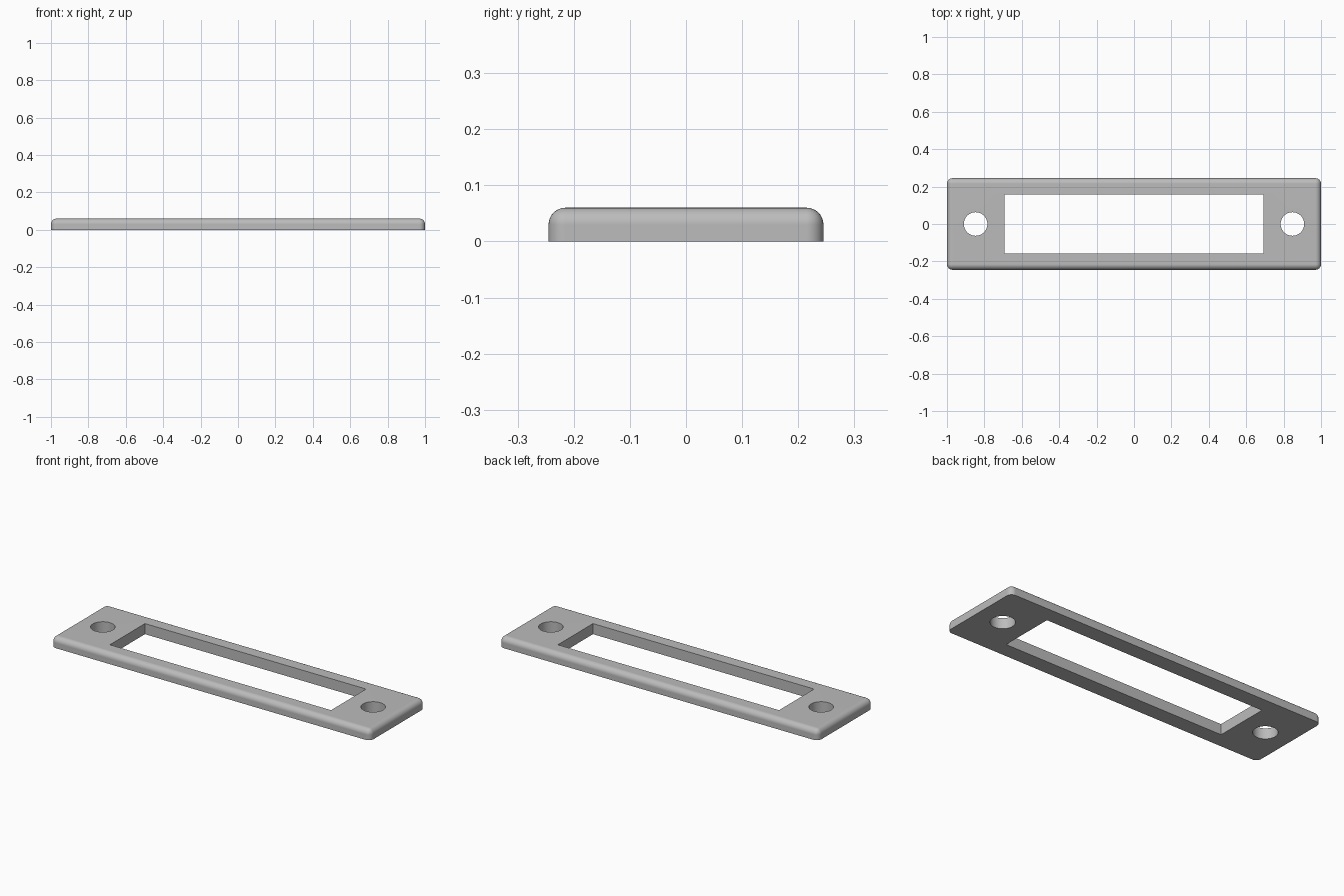
import bpy
import bmesh
from math import radians

LENGTH, WIDTH, HEIGHT = 2.0, 0.49, 0.06
ROUND = 0.03

default_cube = bpy.data.objects.get("Cube")
if default_cube:
    bpy.data.objects.remove(default_cube, do_unlink=True)

# Plain grey finish
grey = bpy.data.materials.new("light_grey")
grey.use_nodes = True
colour = (0.5, 0.5, 0.5, 1.0)
grey.diffuse_color = colour
for node in grey.node_tree.nodes:
    if node.type == 'BSDF_PRINCIPLED':
        node.inputs["Base Color"].default_value = colour


def add_box(name, size, z):
    bpy.ops.mesh.primitive_cube_add(size=1, location=(0, 0, z))
    box = bpy.context.object
    box.name = name
    box.scale = size
    bpy.ops.object.transform_apply(location=True, rotation=False, scale=True)
    return box


def cut(target, cutter):
    cutter.hide_render = True
    mod = target.modifiers.new("cut", 'BOOLEAN')
    mod.operation = 'DIFFERENCE'
    mod.solver = 'EXACT'
    mod.object = cutter
    bpy.context.view_layer.objects.active = target
    bpy.ops.object.modifier_apply(modifier=mod.name)
    bpy.data.objects.remove(cutter, do_unlink=True)


# Plate with rounded top rim and upright corners, flat underside
plate = add_box("cover_plate", (LENGTH, WIDTH, HEIGHT), HEIGHT / 2)
bm = bmesh.new()
bm.from_mesh(plate.data)
rim = [e for e in bm.edges if any(v.co.z > HEIGHT / 2 for v in e.verts)]
bmesh.ops.bevel(bm, geom=rim, offset=ROUND, offset_type='OFFSET',
                segments=8, profile=0.5, affect='EDGES')
bm.to_mesh(plate.data)
bm.free()

# Rectangular window
cut(plate, add_box("window_cutter", (1.386, 0.314, 0.3), HEIGHT / 2))

# Screw holes at both ends
for side in (-1, 1):
    bpy.ops.mesh.primitive_cylinder_add(vertices=48, radius=0.063, depth=0.3,
                                        location=(side * 0.847, 0, HEIGHT / 2))
    cut(plate, bpy.context.object)

# Finish: colour, smooth rounding, flat top
plate.data.materials.clear()
plate.data.materials.append(grey)
for poly in plate.data.polygons:
    poly.material_index = 0
bpy.ops.object.select_all(action='DESELECT')
plate.select_set(True)
bpy.context.view_layer.objects.active = plate
bpy.ops.object.shade_smooth_by_angle(angle=radians(30))
normals = plate.modifiers.new("flat_top", 'WEIGHTED_NORMAL')
normals.keep_sharp = True
